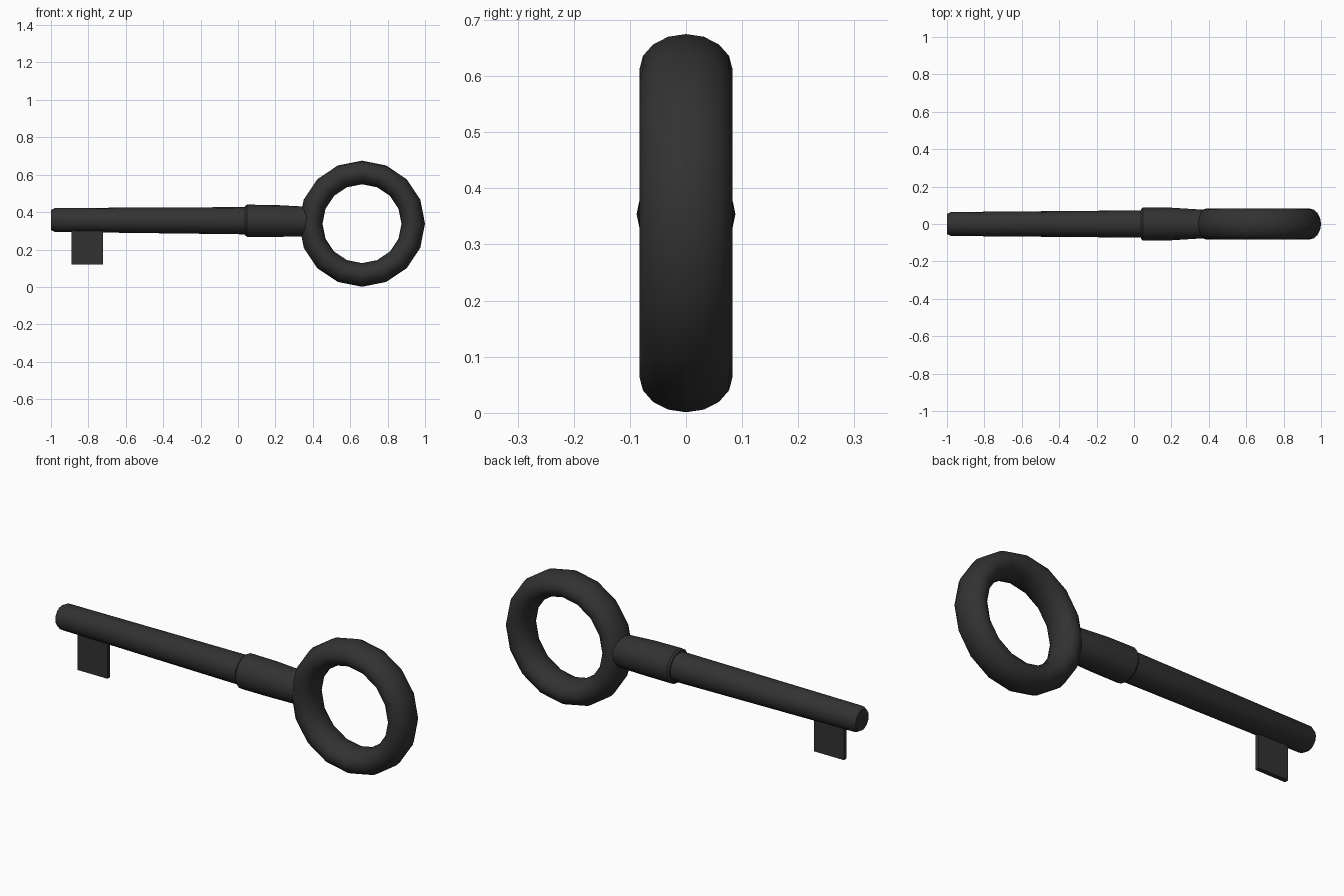
import bpy, bmesh, math

if "Cube" in bpy.data.objects:
    bpy.data.objects.remove(bpy.data.objects["Cube"])

metal = bpy.data.materials.new("dark iron")
metal.diffuse_color = (0.032, 0.032, 0.032, 1)
metal.use_nodes = True
metal.node_tree.nodes["Principled BSDF"].inputs["Base Color"].default_value = metal.diffuse_color


def finish(name, bm):
    bmesh.ops.recalc_face_normals(bm, faces=bm.faces)
    me = bpy.data.meshes.new(name)
    bm.to_mesh(me)
    bm.free()
    ob = bpy.data.objects.new(name, me)
    bpy.context.collection.objects.link(ob)
    me.materials.append(metal)
    bpy.context.view_layer.objects.active = ob
    ob.select_set(True)
    bpy.ops.object.shade_smooth_by_angle(angle=math.radians(35))
    ob.select_set(False)
    return ob


def rod(name, stations, n=16):
    """Loft elliptical sections along x: (x, centre z, y radius, z radius)."""
    bm = bmesh.new()
    rings = []
    for x, z, ry, rz in stations:
        rings.append([bm.verts.new((x, ry * math.cos(2 * math.pi * i / n),
                                    z + rz * math.sin(2 * math.pi * i / n)))
                      for i in range(n)])
    for a, b in zip(rings, rings[1:]):
        for i in range(n):
            j = (i + 1) % n
            bm.faces.new((a[i], a[j], b[j], b[i]))
    bm.faces.new(rings[0])
    bm.faces.new(rings[-1])
    return finish(name, bm)


# Long shaft with a chamfered tip, widening slightly toward the collar
rod("shaft", [(-1.0, 0.358, 0.053, 0.053), (-0.98, 0.358, 0.064, 0.064),
              (0.06, 0.354, 0.073, 0.073)])

# Collar between shaft and ring
rod("collar", [(0.038, 0.354, 0.079, 0.078), (0.048, 0.354, 0.088, 0.086),
               (0.20, 0.353, 0.087, 0.085), (0.33, 0.350, 0.079, 0.081),
               (0.39, 0.350, 0.074, 0.078)])

# Ring handle: 16-sided loop with an elliptical section
bm = bmesh.new()
N, M = 16, 16
loop = []
for i in range(N):
    a = 2 * math.pi * i / N
    sec = []
    for k in range(M):
        t = 2 * math.pi * k / M
        r = 0.274 + 0.063 * math.cos(t)
        sec.append(bm.verts.new((0.663 + r * math.cos(a), 0.083 * math.sin(t),
                                 0.338 + r * math.sin(a))))
    loop.append(sec)
for i in range(N):
    a, b = loop[i], loop[(i + 1) % N]
    for k in range(M):
        j = (k + 1) % M
        bm.faces.new((a[k], a[j], b[j], b[k]))
finish("ring_handle", bm)

# Thin square bit hanging under the tip
bm = bmesh.new()
bmesh.ops.create_cube(bm, size=1)
for v in bm.verts:
    v.co.x = -0.806 + v.co.x * 0.17
    v.co.y = -0.018 + v.co.y * 0.022
    v.co.z = 0.222 + v.co.z * 0.204
finish("bit", bm)
